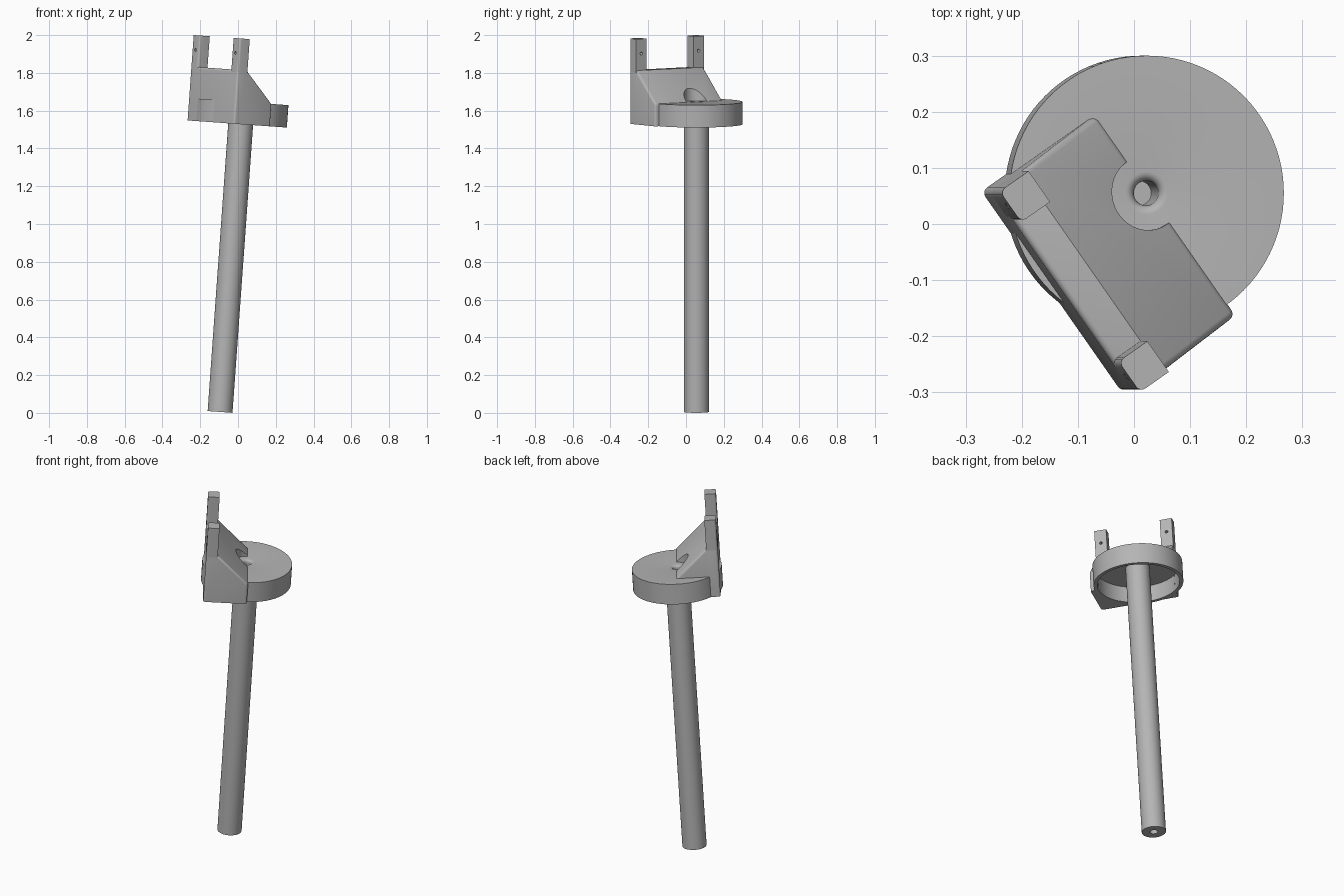
import bpy
import bmesh
from math import radians, cos, sin, pi
from mathutils import Matrix, Vector

cube = bpy.data.objects.get("Cube")
if cube:
    bpy.data.objects.remove(cube)

grey = bpy.data.materials.new("plain grey")
grey.use_nodes = True
colour = (0.46, 0.46, 0.46, 1)
grey.diffuse_color = colour
grey.node_tree.nodes["Principled BSDF"].inputs["Base Color"].default_value = colour

# Leaning frame of the pole, and the bracket frame turned about the pole
LEAN = Matrix.Translation((-0.095, 0.055, 0.005)) @ Matrix.Rotation(radians(4.1), 4, 'Y')
TURNED = LEAN @ Matrix.Rotation(radians(-55), 4, 'Z')

BOTTOM, DISC_TOP, LEDGE, TOP = 1.527, 1.646, 1.813, 1.98
BACK, STEP, FRONT = -0.233, -0.17, 0.005
LEFT, RIGHT, POST = -0.167, 0.27, 0.067


def add_object(name, bm, frame):
    bmesh.ops.recalc_face_normals(bm, faces=bm.faces)
    mesh = bpy.data.meshes.new(name)
    bm.to_mesh(mesh)
    bm.free()
    mesh.materials.append(grey)
    ob = bpy.data.objects.new(name, mesh)
    bpy.context.collection.objects.link(ob)
    ob.matrix_world = frame
    return ob


def lathe(name, profile, closed=False, steps=96):
    """Spin a (radius, height) profile around the pole axis."""
    bm = bmesh.new()
    verts = [bm.verts.new((r, 0, h)) for r, h in profile]
    edges = [bm.edges.new(pair) for pair in zip(verts, verts[1:])]
    if closed:
        edges.append(bm.edges.new((verts[-1], verts[0])))
    bmesh.ops.spin(bm, geom=verts + edges, cent=(0, 0, 0), axis=(0, 0, 1),
                   angle=2 * pi, steps=steps, use_duplicate=False)
    bmesh.ops.remove_doubles(bm, verts=bm.verts, dist=1e-5)
    return add_object(name, bm, LEAN)


def prism(name, profile, x0, x1, rounded, radius):
    """Extrude a (y, z) profile along x and round the edges picked by a rule."""
    bm = bmesh.new()
    face = bm.faces.new([bm.verts.new((x0, y, z)) for y, z in profile])
    out = bmesh.ops.extrude_face_region(bm, geom=[face])
    moved = [g for g in out["geom"] if isinstance(g, bmesh.types.BMVert)]
    bmesh.ops.translate(bm, verts=moved, vec=(x1 - x0, 0, 0))
    bmesh.ops.recalc_face_normals(bm, faces=bm.faces)
    edges = [e for e in bm.edges if rounded(*[v.co for v in e.verts])]
    bmesh.ops.bevel(bm, geom=edges, offset=radius, segments=4, profile=0.5, affect='EDGES')
    return add_object(name, bm, TURNED)


def cylinder(name, radius, depth, matrix, frame):
    bm = bmesh.new()
    bmesh.ops.create_cone(bm, cap_ends=True, segments=64, radius1=radius,
                          radius2=radius, depth=depth, matrix=matrix)
    ob = add_object(name, bm, frame)
    ob.hide_render = True
    return ob


def activate(ob):
    bpy.ops.object.select_all(action='DESELECT')
    ob.select_set(True)
    bpy.context.view_layer.objects.active = ob


def cut(ob, cutter):
    mod = ob.modifiers.new("cut", 'BOOLEAN')
    mod.operation = 'DIFFERENCE'
    mod.solver = 'EXACT'
    mod.object = cutter
    activate(ob)
    bpy.ops.object.modifier_apply(modifier=mod.name)
    bpy.data.objects.remove(cutter)


# Pole with a blind screw hole in each end
pole = lathe("pole", [(0, 0.12), (0.022, 0.12), (0.022, 0), (0.066, 0),
                      (0.066, 1.63), (0.022, 1.63), (0.022, 1.45), (0, 1.45)])

# Shallow upside-down cup with a softened screw hole in the middle
rim = [(0.022 + 0.016 * (1 - cos(a)), DISC_TOP - 0.016 * (1 - sin(a)))
       for a in (radians(d) for d in range(0, 91, 15))]
cup = lathe("disc_cup", rim + [(0.245, DISC_TOP), (0.245, BOTTOM), (0.225, BOTTOM),
                               (0.225, 1.62), (0.022, 1.62)], closed=True)


# Wedge bracket, rounded everywhere but underneath
def above_base(a, b):
    return max(a.z, b.z) > BOTTOM + 0.01


bracket = prism("wedge_bracket",
                [(BACK, BOTTOM), (FRONT, BOTTOM), (FRONT, DISC_TOP), (STEP, LEDGE), (BACK, LEDGE)],
                LEFT, RIGHT,
                lambda a, b: above_base(a, b) and not (a.y == b.y and abs(a.y - STEP) < 0.001),
                0.012)
cut(bracket, cylinder("cup_clearance", 0.224, 0.2,
                      Matrix.Translation((0, 0, 1.525)), LEAN))
cut(bracket, cylinder("screw_clearance", 0.066, 0.4,
                      Matrix.Translation((0, 0, DISC_TOP + 0.199)), LEAN))
# Keep the screw hole open through the bracket
cut(bracket, cylinder("screw_hole", 0.04, 0.2,
                      Matrix.Translation((0, 0, 1.65)), LEAN))


# Two upright posts, rounded on their back corners and drilled through
def back_corner(a, b):
    return abs(a.z - b.z) > 0.1 and a.y < BACK + 0.001 and b.y < BACK + 0.001


parts = [pole, cup, bracket]
for name, start in (("left_post", RIGHT - POST), ("right_post", LEFT)):
    post = prism(name, [(BACK, LEDGE - 0.1), (STEP, LEDGE - 0.1), (STEP, TOP), (BACK, TOP)],
                 start, start + POST, back_corner, 0.012)
    place = Matrix.Translation((start + POST / 2, (BACK + STEP) / 2, 1.902))
    cut(post, cylinder("pin_hole", 0.008, 0.2,
                       place @ Matrix.Rotation(radians(90), 4, 'X'), TURNED))
    parts.append(post)

for ob in parts:
    activate(ob)
    bpy.ops.object.shade_smooth_by_angle(angle=radians(30))
